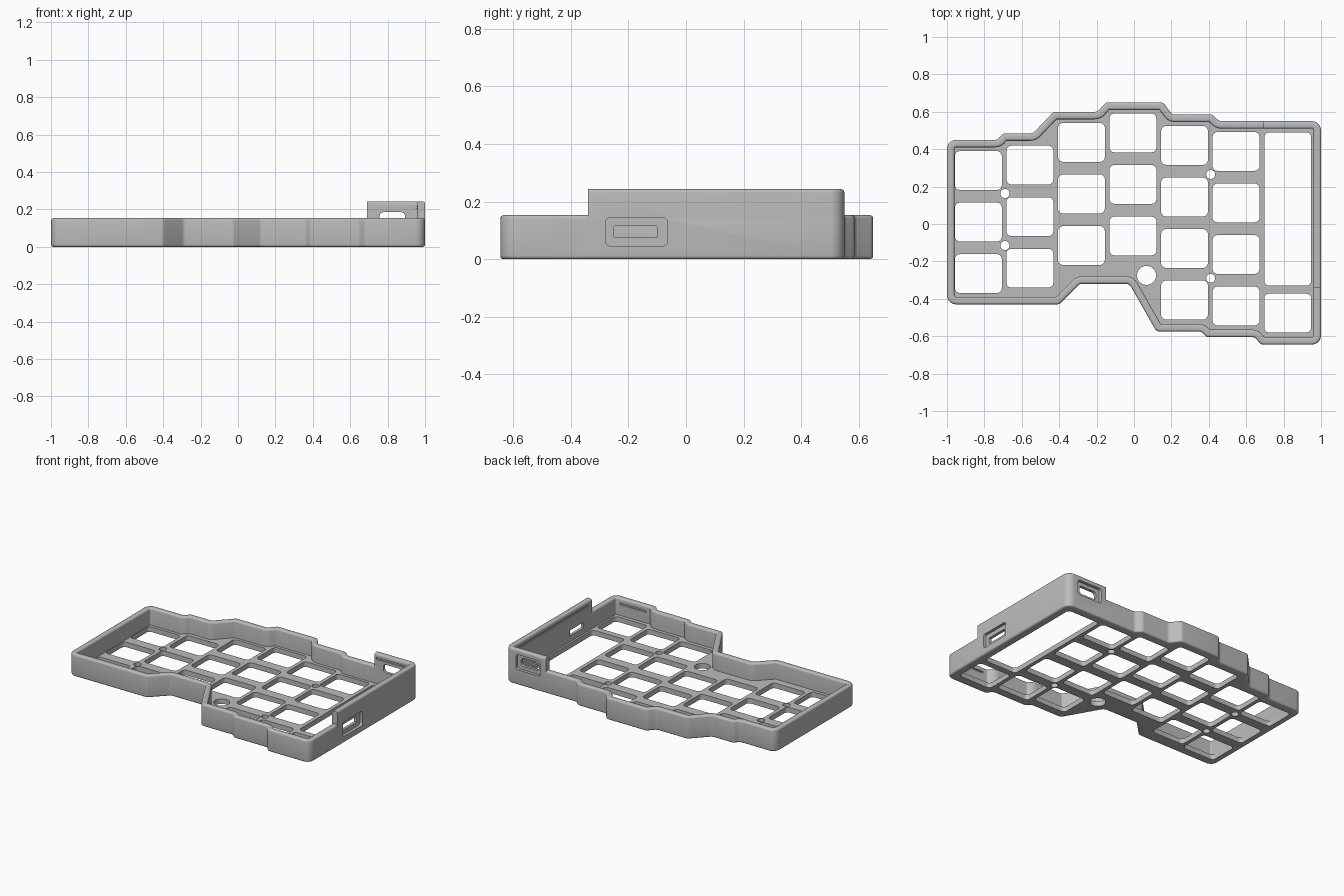
import bpy, bmesh, math
from mathutils import Vector

if "Cube" in bpy.data.objects:
    bpy.data.objects.remove(bpy.data.objects["Cube"])

LOW, TALL, FLOOR, WALL, FILLET = 0.153, 0.243, 0.035, 0.04, 0.012

# Case footprint, clockwise from the back right corner
FOOTPRINT = [(-1, .45), (-.73, .45), (-.70, .485), (-.54, .485), (-.43, .60),
             (-.195, .60), (-.15, .65), (.155, .65), (.205, .585), (.42, .585),
             (.455, .55), (1, .55), (1, -.645), (.68, -.645), (.645, -.605),
             (.39, -.605), (.36, -.575), (.12, -.575), (-.025, -.32),
             (-.29, -.32), (-.40, -.43), (-1, -.43)]

grey = bpy.data.materials.new("plain grey")
grey.use_nodes = True
grey.diffuse_color = (.5, .5, .5, 1)
grey.node_tree.nodes["Principled BSDF"].inputs["Base Color"].default_value = (.5, .5, .5, 1)


def inset_outline(d, steps=5):
    """Footprint moved inward by d, with every corner rounded."""
    pts = [Vector(p) for p in FOOTPRINT]
    out = []
    for i, p in enumerate(pts):
        a = (p - pts[i - 1]).normalized()
        b = (pts[(i + 1) % len(pts)] - p).normalized()
        na, nb = Vector((a.y, -a.x)), Vector((b.y, -b.x))
        corner = p + (na + nb) * d / (1 + na.dot(nb))
        turn = math.acos(max(-1, min(1, a.dot(b))))
        convex = a.cross(b) < 0
        r = .05 if turn > 1.4 else .03
        r = max(r - d, .006) if convex else r + d
        side = 1 if convex else -1
        start = corner - a * r * math.tan(turn / 2)
        centre = start + na * r * side
        for k in range(steps + 1):
            t = turn * k / steps
            out.append(centre - na * side * r * math.cos(t) + a * r * math.sin(t))
    return out


def fillet(d, z, start):
    """Quarter round in wall section, as (inset, height) pairs."""
    angles = [math.radians(start - 90 * k / 4) for k in range(5)]
    return [(d + FILLET * math.cos(t), z + FILLET * math.sin(t)) for t in angles]


def finish(bm, name):
    bmesh.ops.recalc_face_normals(bm, faces=bm.faces)
    mesh = bpy.data.meshes.new(name)
    bm.to_mesh(mesh)
    bm.free()
    obj = bpy.data.objects.new(name, mesh)
    bpy.context.collection.objects.link(obj)
    obj.data.materials.append(grey)
    return obj


def sweep(name, section, closed):
    """Sweep a wall section round the footprint; cap it unless it closes."""
    bm = bmesh.new()
    rings = [[bm.verts.new((p.x, p.y, z)) for p in inset_outline(d)] for d, z in section]
    pairs = list(zip(rings, rings[1:])) + ([(rings[-1], rings[0])] if closed else [])
    for lo, hi in pairs:
        for i in range(len(lo)):
            bm.faces.new((lo[i - 1], lo[i], hi[i], hi[i - 1]))
    if not closed:
        bm.faces.new(rings[0])
        bm.faces.new(rings[-1])
    return finish(bm, name)


def block(bm, centre, size, radius=0, axis=2):
    """Box with corners rounded about the given axis."""
    u, v = [k for k in range(3) if k != axis]
    hu, hv = size[u] / 2 - radius, size[v] / 2 - radius
    n = 6 if radius else 0
    rows = []
    for end in (-.5, .5):
        row = []
        for q, (su, sv) in enumerate(((1, 1), (-1, 1), (-1, -1), (1, -1))):
            for k in range(n + 1):
                if radius and hu < 1e-6 and k == n:
                    continue
                t = math.pi / 2 * (q + k / max(n, 1))
                co = Vector(centre)
                co[u] += su * hu + radius * math.cos(t)
                co[v] += sv * hv + radius * math.sin(t)
                co[axis] += end * size[axis]
                row.append(bm.verts.new(co))
        rows.append(row)
    lo, hi = rows
    bm.faces.new(lo)
    bm.faces.new(hi)
    for i in range(len(lo)):
        bm.faces.new((lo[i - 1], lo[i], hi[i], hi[i - 1]))


def boolean(obj, cutter, operation="DIFFERENCE"):
    mod = obj.modifiers.new("cut", "BOOLEAN")
    mod.operation, mod.solver, mod.object = operation, "EXACT", cutter
    bpy.context.view_layer.objects.active = obj
    bpy.ops.object.modifier_apply(modifier=mod.name)


# Low tray: rounded rim all round and a thin floor
inner = WALL - FILLET
rim = lambda top: fillet(FILLET, top - FILLET, 180) + fillet(inner, top - FILLET, 90)
tray = sweep("case_tray", fillet(FILLET, FILLET, 270) + rim(LOW) + [(WALL, FLOOR)], False)

# Raised wall round the back right corner
raised = sweep("raised_wall", [(0, .05)] + rim(TALL) + [(WALL, .05)], True)
bm = bmesh.new()
block(bm, (.89, .18, .2), (.40, 1.04, .4))
limit = finish(bm, "raised_wall_limit")
boolean(raised, limit, "INTERSECT")

# Key openings: column number, centre of rearmost opening, count
bm = bmesh.new()
PITCH = .2755
columns = [(.286, 3), (.315, 3), (.436, 3), (.487, 3), (.42, 4), (.388, 4)]
for i, (back, count) in enumerate(columns):
    for j in range(count):
        block(bm, (-.832 + PITCH * i, back - PITCH * j, 0), (.25, .207, .12), .025)
block(bm, (.822, .08, 0), (.25, .82, .12), .025)
block(bm, (.822, -.476, 0), (.25, .207, .12), .025)

# Round holes for screws and the reset button
for x, y, r in [(-.69, .163, .024), (-.69, -.115, .024), (.41, .265, .024),
                (.41, -.29, .024), (.067, -.275, .051)]:
    block(bm, (x, y, 0), (2 * r, 2 * r, .12), r)

# Port recesses outside, and lid grooves inside
block(bm, (1.0, -.172, .095), (.04, .215, .10), .018, 0)
block(bm, (.825, .55, .157), (.19, .04, .105), .018, 1)
block(bm, (.83, .51, .21), (.26, .016, .012))
block(bm, (.96, .10, .21), (.016, .80, .012))
block(bm, (.83, -.605, .115), (.2, .016, .012))
recesses = finish(bm, "recess_cutter")

# Port slots through the wall
bm = bmesh.new()
block(bm, (.98, -.175, .095), (.12, .15, .04), .004, 0)
block(bm, (.825, .53, .157), (.135, .12, .056), .02, 1)
slots = finish(bm, "slot_cutter")

for part in (tray, raised):
    boolean(part, recesses)
    boolean(part, slots)
for helper in (limit, recesses, slots):
    bpy.data.objects.remove(helper)

# Smooth the fillets and keep the edges crisp
bpy.ops.object.select_all(action="DESELECT")
for part in (tray, raised):
    part.select_set(True)
    bpy.context.view_layer.objects.active = part
bpy.ops.object.shade_smooth_by_angle(angle=math.radians(30))
